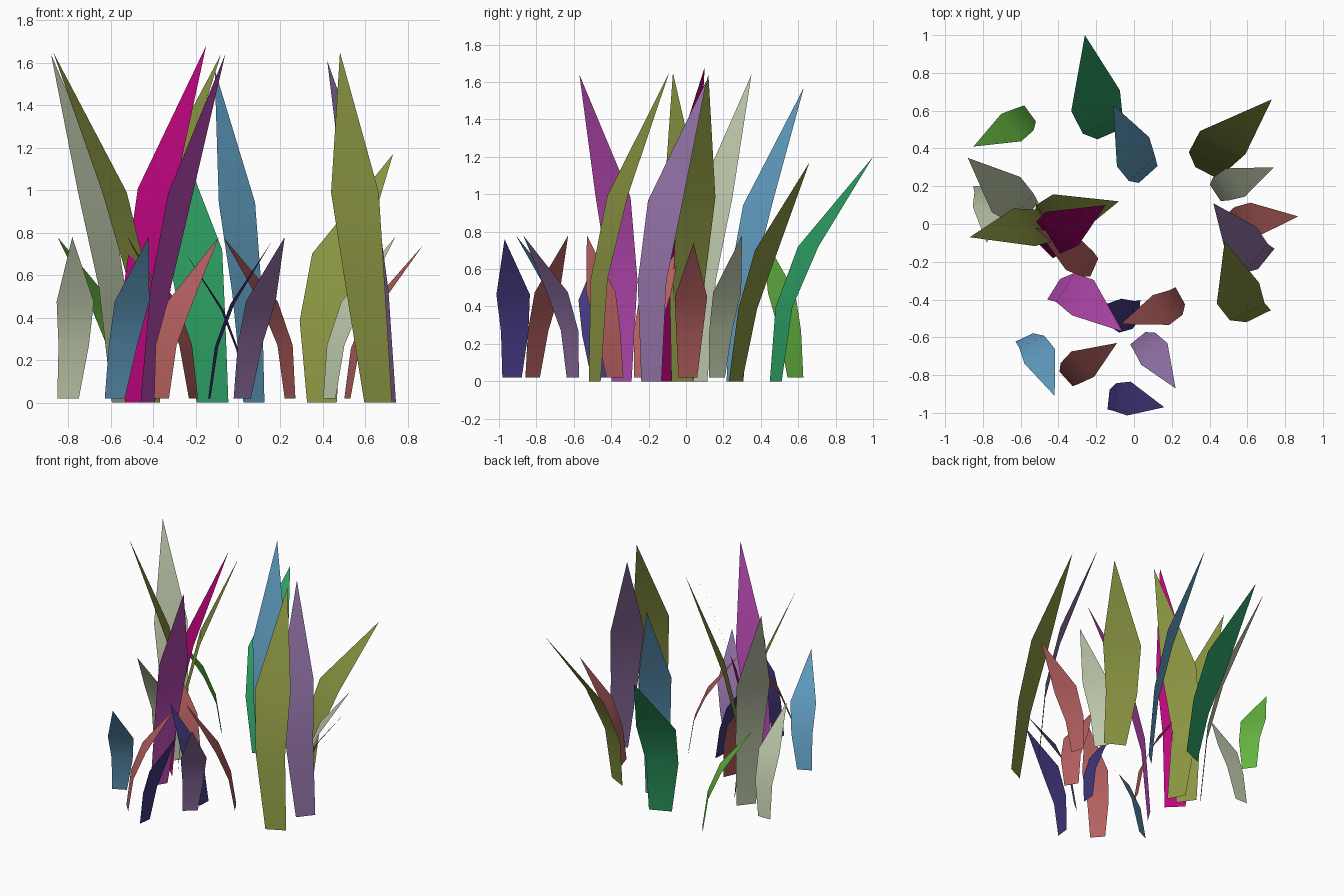
import bpy
import bmesh
from math import radians, cos, sin, copysign
from mathutils import Vector

old_cube = bpy.data.objects.get("Cube")
if old_cube:
    bpy.data.objects.remove(old_cube, do_unlink=True)


def linear(channel):
    c = channel / 255
    return c / 12.92 if c <= 0.04045 else ((c + 0.055) / 1.055) ** 2.4


def material(name, *rgb):
    mat = bpy.data.materials.new(name)
    colour = (*[linear(c) for c in rgb], 1)
    mat.diffuse_color = colour
    mat.use_nodes = True
    shader = next(n for n in mat.node_tree.nodes if n.type == "BSDF_PRINCIPLED")
    shader.inputs["Base Color"].default_value = colour
    return mat


green = material("leaf green", 47, 163, 102)
lime = material("lime green", 101, 182, 65)
olive = material("olive", 139, 149, 66)
sage = material("sage grey", 191, 202, 172)
blue = material("steel blue", 97, 158, 194)
navy = material("indigo", 66, 55, 125)
violet = material("dusty violet", 145, 113, 165)
orchid = material("orchid", 186, 75, 181)
magenta = material("magenta", 190, 5, 126)
salmon = material("salmon red", 182, 96, 96)


def blade(name, mat, base, tip, height, width, turn, sweep=0.2, floor=0.0):
    """Pointed leaf that bends forward and sweeps to one side like a knife."""
    side = Vector((cos(radians(turn)), sin(radians(turn))))
    out = Vector((-side.y, side.x))
    root = Vector(base)
    reach = Vector(tip) - root
    lean, bend = reach.dot(side), reach.dot(out)
    bulge = -copysign(sweep * width, bend) * 4

    def point(t, offset):
        across = lean * t + bulge * t * (1 - t) + offset
        p = root + side * across + out * (bend * t * t)
        return p.x, p.y, floor + (height - floor) * t

    bm = bmesh.new()
    rows = []
    for t, share in ((0, 0.58), (0.33, 0.82), (0.6, 1)):
        half = width * share / 2
        rows.append([bm.verts.new(point(t, s * half)) for s in (-1, 1)])
    for (a, b), (c, d) in zip(rows, rows[1:]):
        bm.faces.new((a, b, d, c))
    bm.faces.new((*rows[-1], bm.verts.new(point(1, 0))))
    # Turn the upper side of the leaf outward and shade the bend softly
    bm.normal_update()
    if sum(f.normal.z for f in bm.faces) < 0:
        bmesh.ops.reverse_faces(bm, faces=bm.faces[:])
    for face in bm.faces:
        face.smooth = True
    mesh = bpy.data.meshes.new(name)
    bm.to_mesh(mesh)
    bm.free()
    mesh.materials.append(mat)
    obj = bpy.data.objects.new(name, mesh)
    bpy.context.collection.objects.link(obj)


def short_blade(name, mat, base, tip, turn, height=0.78, width=0.18, sweep=0.13):
    blade(name, mat, base, tip, height, width, turn, sweep, floor=0.02)


# Tall blades of the crowded clump
blade("tall_magenta_blade", magenta, base=(-0.48, -0.13), tip=(-0.15, 0.1), height=1.68, width=0.25, turn=-45)
blade("tall_orchid_blade", orchid, base=(-0.425, -0.345), tip=(-0.06, -0.57), height=1.64, width=0.22, turn=58)
blade("tall_sage_blade", sage, base=(-0.55, 0.06), tip=(-0.88, 0.35), height=1.64, width=0.24, turn=51, sweep=0.07)
blade("outer_olive_blade", olive, base=(-0.4, -0.02), tip=(-0.87, -0.07), height=1.65, width=0.23, turn=-60, sweep=0.1)
blade("inner_olive_blade", olive, base=(-0.49, -0.02), tip=(-0.08, 0.12), height=1.64, width=0.25, turn=-56, sweep=0.23)

# Tall blades at the back and the sides
blade("tall_blue_blade", blue, base=(0.075, 0.262), tip=(-0.11, 0.63), height=1.57, width=0.23, turn=42)
blade("back_green_blade", green, base=(-0.12, 0.48), tip=(-0.26, 1.0), height=1.2, width=0.28, turn=23)
blade("tall_violet_blade", violet, base=(0.7, -0.185), tip=(0.42, 0.11), height=1.61, width=0.24, turn=51, sweep=0.23)
blade("front_olive_blade", olive, base=(0.66, -0.488), tip=(0.48, -0.09), height=1.65, width=0.25, turn=26, sweep=0.22)
blade("back_olive_blade", olive, base=(0.395, 0.265), tip=(0.73, 0.66), height=1.17, width=0.27, turn=-27, sweep=0.31)

# Short blades on the left and right edges
short_blade("side_sage_blade", sage, base=(0.43, 0.165), tip=(0.74, 0.3), turn=-56)
short_blade("side_salmon_blade", salmon, base=(0.515, 0.01), tip=(0.87, 0.04), turn=-74, height=0.74)
short_blade("back_lime_blade", lime, base=(-0.55, 0.585), tip=(-0.85, 0.41), turn=-54)
short_blade("outer_sage_blade", sage, base=(-0.8, 0.2), tip=(-0.78, -0.1), turn=0, width=0.175)

# Short blades along the front
short_blade("front_blue_blade", blue, base=(-0.58, -0.6), tip=(-0.42, -0.91), turn=25)
short_blade("front_salmon_blade", salmon, base=(-0.36, -0.82), tip=(-0.09, -0.63), turn=-48)
short_blade("middle_salmon_blade", salmon, base=(0.245, -0.38), tip=(-0.07, -0.53), turn=-61, sweep=0.17)
short_blade("inner_salmon_blade", salmon, base=(-0.21, -0.23), tip=(-0.52, -0.02), turn=66)
short_blade("front_indigo_blade", navy, base=(-0.135, -0.93), tip=(0.16, -0.97), turn=84, height=0.76)
short_blade("inner_indigo_blade", navy, base=(0.03, -0.455), tip=(-0.25, -0.46), turn=86, height=0.71)
short_blade("front_violet_blade", violet, base=(0.02, -0.605), tip=(0.22, -0.87), turn=39)
